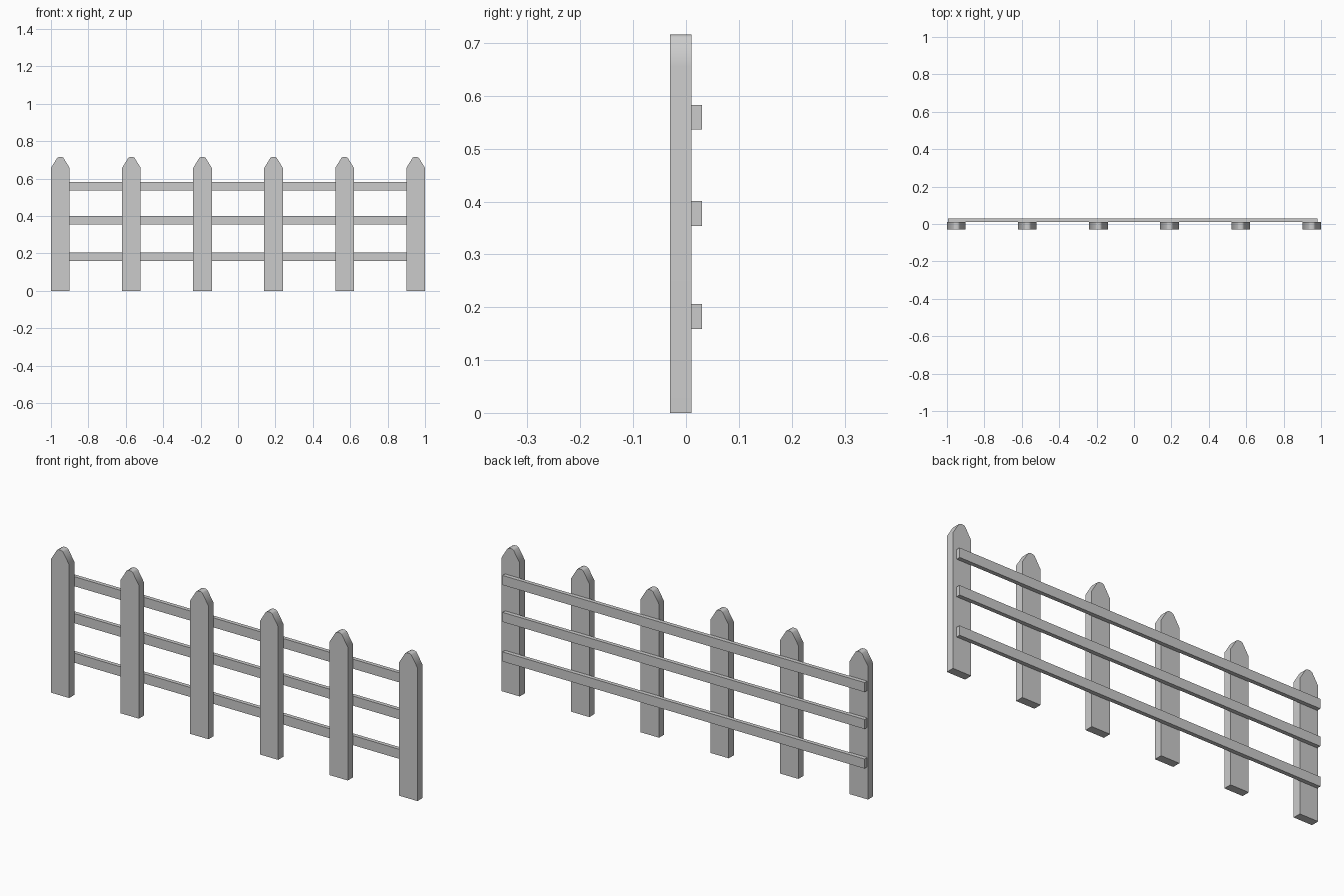
import bpy, bmesh, math

if "Cube" in bpy.data.objects:
    bpy.data.objects.remove(bpy.data.objects["Cube"])

def extrude_profile(name, pts, y0, y1):
    """Extrude a closed x/z outline from y0 to y1."""
    bm = bmesh.new()
    face = bm.faces.new([bm.verts.new((x, y0, z)) for x, z in pts])
    new = bmesh.ops.extrude_face_region(bm, geom=[face])["geom"]
    bmesh.ops.translate(bm, vec=(0, y1 - y0, 0),
                        verts=[v for v in new if isinstance(v, bmesh.types.BMVert)])
    bmesh.ops.recalc_face_normals(bm, faces=bm.faces)
    mesh = bpy.data.meshes.new(name)
    bm.to_mesh(mesh)
    bm.free()
    ob = bpy.data.objects.new(name, mesh)
    bpy.context.collection.objects.link(ob)
    return ob

# Pickets: six boards with clipped points
half = [(0.05, 0), (0.05, 0.657), (0.017, 0.711), (0.008, 0.716)]
outline = half + [(-x, z) for x, z in reversed(half)]
for i in range(6):
    cx = -0.95 + 0.38 * i
    picket = extrude_profile(f"picket_{i + 1}", [(cx + x, z) for x, z in outline], -0.03, 0.01)
    bpy.ops.object.select_all(action='DESELECT')
    picket.select_set(True)
    bpy.context.view_layer.objects.active = picket
    bpy.ops.object.shade_smooth_by_angle(angle=math.radians(35))
    picket.modifiers.new("weighted", 'WEIGHTED_NORMAL').keep_sharp = True

# Rails: three slats behind the pickets
for name, z in (("lower_rail", 0.159), ("middle_rail", 0.354), ("upper_rail", 0.536)):
    extrude_profile(name, [(-0.995, z), (0.98, z), (0.98, z + 0.047), (-0.995, z + 0.047)], 0.01, 0.03)
